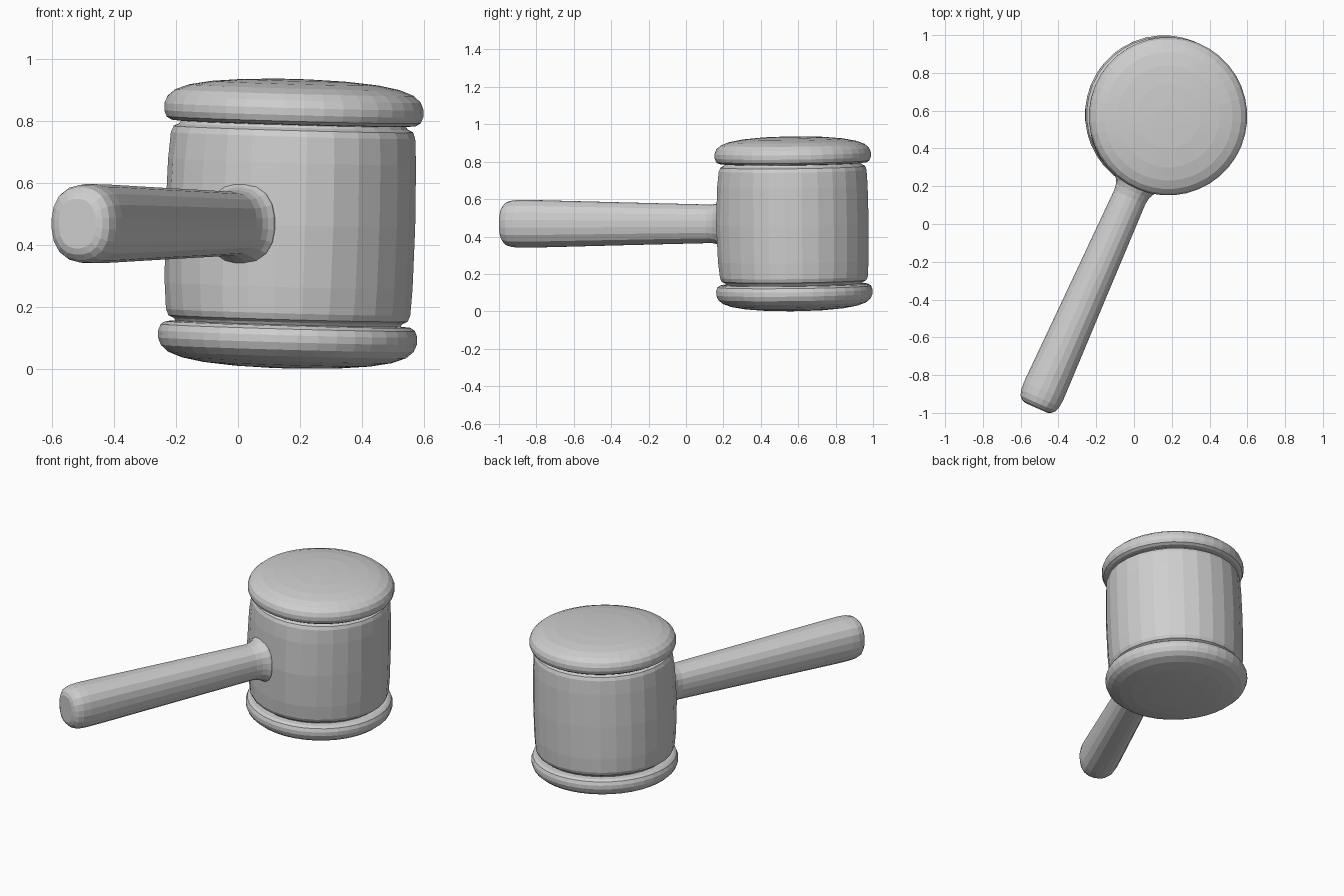
import bpy, bmesh, math
from mathutils import Matrix, Vector

cube = bpy.data.objects.get("Cube")
if cube:
    bpy.data.objects.remove(cube, do_unlink=True)

grey = bpy.data.materials.new("plain grey")
grey.use_nodes = True
COLOUR = (0.62, 0.62, 0.62, 1)
grey.diffuse_color = COLOUR
grey.node_tree.nodes["Principled BSDF"].inputs["Base Color"].default_value = COLOUR


def loft(name, rings, sides, matrix, power=2.0, bulge=None):
    """Stack closed rings (height, x radius, y radius) along local z and cap both ends."""
    bm = bmesh.new()
    loops = []
    for z, a, b in rings:
        loop = []
        for i in range(sides):
            t = math.tau * (i + 0.5) / sides
            c, s = math.cos(t), math.sin(t)
            k = (abs(c) ** power + abs(s) ** power) ** (-1 / power)
            grow = bulge(t, z) if bulge else 0
            loop.append(bm.verts.new(((a * k + grow) * c, (b * k + grow) * s, z)))
        loops.append(loop)
    for low, high in zip(loops, loops[1:]):
        for i in range(sides):
            j = (i + 1) % sides
            bm.faces.new((low[i], low[j], high[j], high[i]))
    bm.faces.new(loops[0])
    bm.faces.new(loops[-1])
    bmesh.ops.recalc_face_normals(bm, faces=bm.faces)
    mesh = bpy.data.meshes.new(name)
    bm.to_mesh(mesh)
    bm.free()
    mesh.materials.append(grey)
    obj = bpy.data.objects.new(name, mesh)
    bpy.context.collection.objects.link(obj)
    obj.matrix_world = matrix
    return obj


# Head axis, leaning very slightly
centre = Vector((0.17, 0.575, 0.468))
lean = (Matrix.Translation(centre) @ Matrix.Rotation(math.radians(1.6), 4, 'Y')
        @ Matrix.Rotation(math.radians(0.7), 4, 'X'))

# Handle direction, pointing into the head
grip_end = Vector((-0.518, -0.973, 0.468))
along = (centre - grip_end).normalized()
facing = math.atan2(-along.y, -along.x)


# Barrel: faceted drum, squarer on the side that meets the handle
def handle_side_bulge(t, z):
    off = abs((t - facing + math.pi) % math.tau - math.pi)
    corner = math.exp(-((off - 0.65) / 0.35) ** 2)
    return 0.014 * corner * (1 - (z / 0.33) ** 2)


half = [(0.2, 0.401), (0.285, 0.396), (0.305, 0.388), (0.314, 0.37), (0.33, 0.36)]
barrel = [(-z, r, r) for z, r in reversed(half)] + [(0, 0.404, 0.404)] + [(z, r, r) for z, r in half]
loft("barrel", barrel, 28, lean, bulge=handle_side_bulge)

# Domed striking caps, mirrored top and bottom
dome = [(0.322, 0.36), (0.325, 0.395), (0.335, 0.411), (0.355, 0.419), (0.378, 0.419),
        (0.402, 0.409), (0.423, 0.385), (0.44, 0.34), (0.453, 0.27), (0.462, 0.17), (0.466, 0.06)]
for name, sign in (("top_cap", 1), ("bottom_cap", -1)):
    loft(name, [(sign * z, r, r) for z, r in dome], 40, lean)

# Handle: tapered rounded bar with a small flare at the head
side = along.cross(Vector((0, 0, 1))).normalized()
up = along.cross(side)
frame = Matrix((side, up, along)).transposed().to_4x4()
frame.translation = grip_end
grip = [(0, 0.065, 0.08), (0.008, 0.085, 0.1), (0.025, 0.102, 0.117), (0.055, 0.112, 0.125),
        (0.1, 0.115, 0.128), (0.2, 0.113, 0.127), (0.7, 0.102, 0.115), (1.22, 0.091, 0.103),
        (1.255, 0.096, 0.109), (1.278, 0.106, 0.117), (1.295, 0.118, 0.128), (1.36, 0.12, 0.13)]
loft("handle", grip, 20, frame, power=2.4)
